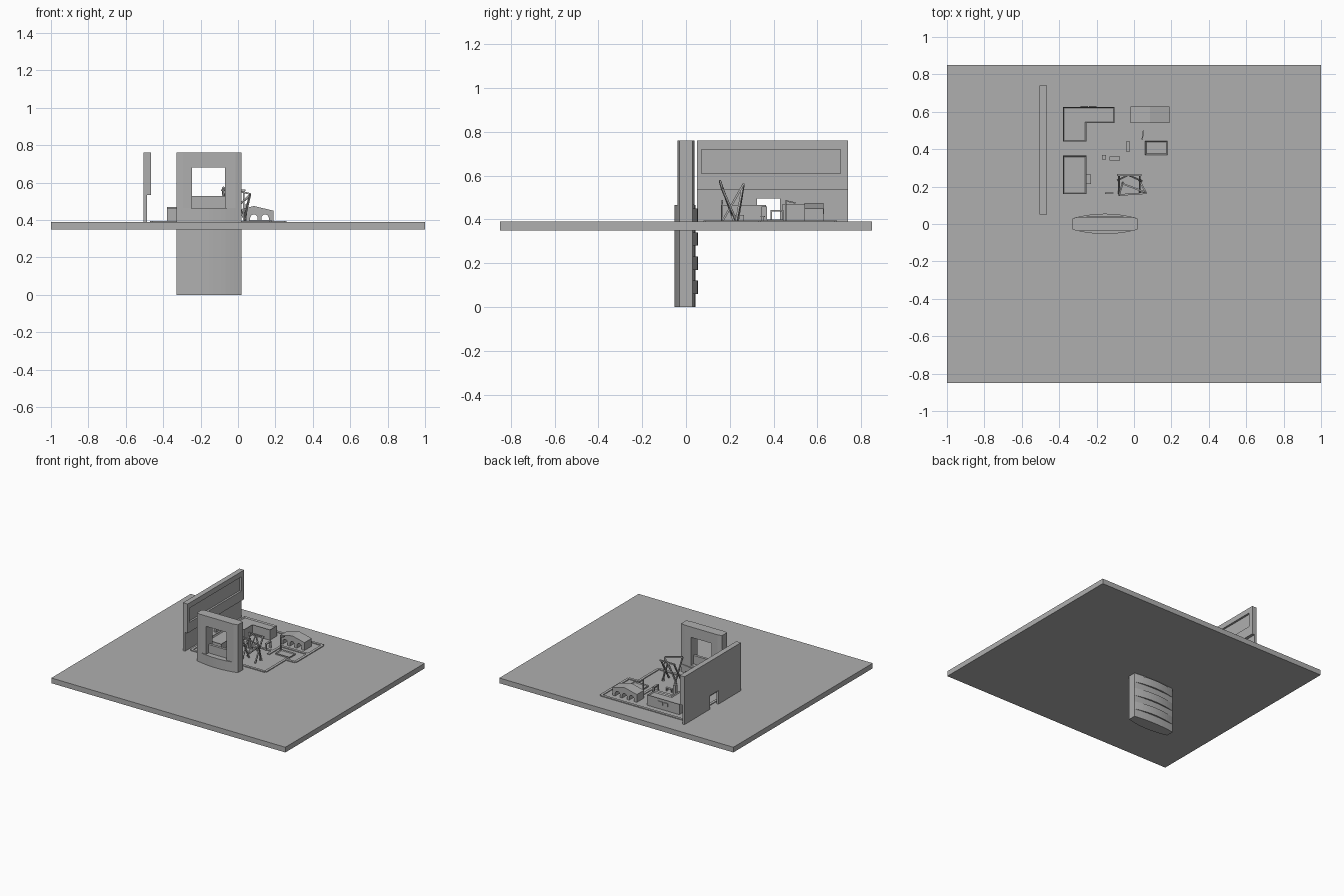
import bpy, bmesh, math
from mathutils import Vector

cube = bpy.data.objects.get("Cube")
if cube:
    bpy.data.objects.remove(cube, do_unlink=True)

GREY = (0.43, 0.43, 0.43, 1)
stone = bpy.data.materials.new("plain grey")
stone.use_nodes = True
stone.diffuse_color = GREY
stone.node_tree.nodes["Principled BSDF"].inputs["Base Color"].default_value = GREY
GROUND = 0.39


def finish(name, bm):
    bmesh.ops.recalc_face_normals(bm, faces=bm.faces)
    mesh = bpy.data.meshes.new(name)
    bm.to_mesh(mesh)
    bm.free()
    mesh.materials.append(stone)
    obj = bpy.data.objects.new(name, mesh)
    bpy.context.collection.objects.link(obj)
    return obj


def extrude(name, points, offset, rim=0, sink=0):
    """Extrude a flat outline; an optional rim leaves a sunken top."""
    bm = bmesh.new()
    face = bm.faces.new([bm.verts.new(p) for p in points])
    new = bmesh.ops.extrude_face_region(bm, geom=[face])["geom"]
    verts = [v for v in new if isinstance(v, bmesh.types.BMVert)]
    bmesh.ops.translate(bm, verts=verts, vec=offset)
    bmesh.ops.recalc_face_normals(bm, faces=bm.faces)
    if rim:
        top = [f for f in bm.faces if f.normal.z > 0.9]
        bmesh.ops.inset_region(bm, faces=top, thickness=rim)
        bmesh.ops.translate(bm, verts=list({v for f in top for v in f.verts}), vec=(0, 0, -sink))
    return finish(name, bm)


def box(name, x0, x1, y0, y1, z0, z1, rim=0, sink=0):
    pts = [(x0, y0, z0), (x1, y0, z0), (x1, y1, z0), (x0, y1, z0)]
    return extrude(name, pts, (0, 0, z1 - z0), rim, sink)


def bar(name, a, b, w, h=None):
    """Square bar between two points."""
    a, b = Vector(a), Vector(b)
    d = (b - a).normalized()
    up = Vector((0, 0, 1)) if abs(d.z) < 0.95 else Vector((0, 1, 0))
    s = d.cross(up).normalized()
    u = s.cross(d) * (h or w) / 2
    s = s * w / 2
    return extrude(name, [a + s + u, a + s - u, a - s - u, a - s + u], b - a)


# Ground slab
box("ground_slab", -1, 1, -0.85, 0.85, 0.35, GROUND)

# Tower with bowed faces and a square opening
MID, HALF = -0.155, 0.175


def bow(x, depth, limit):
    return min(limit, 0.03 + (depth - 0.03) * (1 - ((x - MID) / HALF) ** 2))


def tower_part(name, x0, x1, z0, z1, limit=1, back=0.053):
    xs = [x0 + (x1 - x0) * i / 16 for i in range(17)]
    pts = [(x, -bow(x, 0.053, limit), z0) for x in xs]
    pts += [(x, bow(x, back, limit), z0) for x in reversed(xs)]
    return extrude(name, pts, (0, 0, z1 - z0))


LEFT, RIGHT, OL, OR = MID - HALF, MID + HALF, -0.245, -0.07
tower_part("tower_base", LEFT, RIGHT, 0, 0.465, back=0.043)
for i in range(4):
    tower_part("tower_back_band", LEFT, RIGHT, 0.06 + i * 0.11, 0.12 + i * 0.11, back=0.055)
tower_part("tower_jamb", LEFT, OL, 0.465, 0.76, 0.038)
tower_part("tower_jamb", OR, RIGHT, 0.465, 0.76, 0.038)
tower_part("tower_lintel", OL, OR, 0.68, 0.76, 0.038)
box("opening_parapet", OL, OR, -0.01, 0.01, 0.465, 0.53)

# Side wall: thin foot with a doorway, thick head with a recessed panel
WX = -0.505
box("wall_foot_front", WX, -0.487, 0.05, 0.325, GROUND, 0.535)
box("wall_foot_back", WX, -0.487, 0.43, 0.74, GROUND, 0.535)
box("wall_door_lintel", WX, -0.487, 0.325, 0.43, 0.495, 0.535)
box("wall_panel", WX, -0.48, 0.05, 0.74, 0.535, 0.76)
for y0, y1, z0, z1 in [(0.05, 0.74, 0.535, 0.61), (0.05, 0.74, 0.72, 0.76),
                       (0.05, 0.07, 0.61, 0.72), (0.705, 0.74, 0.61, 0.72)]:
    box("wall_frame", -0.48, -0.465, y0, y1, z0, z1)

# L-shaped building and square building with roof rims
L = [(-0.38, 0.44), (-0.255, 0.44), (-0.255, 0.54), (-0.105, 0.54), (-0.105, 0.625), (-0.38, 0.625)]
extrude("corner_building", [(x, y, GROUND) for x, y in L], (0, 0, 0.08), 0.008, 0.01)
box("square_building", -0.38, -0.255, 0.16, 0.365, GROUND, 0.465, 0.008, 0.01)
box("entrance_step", -0.255, -0.23, 0.215, 0.265, GROUND, 0.42)
for x in (-0.265, -0.22):
    box("rear_window", x - 0.02, x + 0.02, 0.625, 0.63, 0.425, 0.45)

# Gabled pavilion with three arches running through it
arches = [(-0.02, GROUND)]
for cx in (0.025, 0.085, 0.145):
    arches.append((cx - 0.02, GROUND))
    arches += [(cx - 0.02 * math.cos(math.pi * i / 8), 0.41 + 0.02 * math.sin(math.pi * i / 8))
               for i in range(9)]
    arches.append((cx + 0.02, GROUND))
arches += [(0.19, GROUND), (0.19, 0.45), (0.085, 0.475), (-0.02, 0.45)]
extrude("arched_pavilion", [(x, 0.54, z) for x, z in arches], (0, 0.088, 0))

# Low kerbs around and across the court
court = [(-0.46, 0.09), (0.17, 0.09), (0.17, 0.34), (0.25, 0.34), (0.25, 0.68), (-0.46, 0.68)]
paths = list(zip(court, court[1:] + court[:1]))
paths += [((-0.21, 0.09), (-0.21, 0.42)), ((-0.46, 0.4), (0.02, 0.4)), ((0.02, 0.34), (0.02, 0.5)),
          ((0.02, 0.5), (0.25, 0.5))]
for (ax, ay), (bx, by) in paths:
    bar("court_kerb", (ax, ay, GROUND + 0.002), (bx, by, GROUND + 0.002), 0.02, 0.008)

# Low pool with a raised rim
box("pool", 0.06, 0.18, 0.37, 0.445, GROUND, 0.4, 0.008, 0.006)

# Climbing frames made from leaning bars
frames = {
    "rear_climbing_frame": [((-0.09, 0.262, 0.56), (0.04, 0.262, 0.56)),
                            ((-0.085, 0.235, GROUND), (-0.03, 0.262, 0.56)),
                            ((0.04, 0.23, GROUND), (-0.03, 0.262, 0.56)),
                            ((-0.08, 0.165, GROUND), (-0.08, 0.262, 0.56)),
                            ((0.03, 0.165, GROUND), (0.03, 0.262, 0.56))],
    "front_climbing_frame": [((-0.08, 0.155, 0.575), (0.065, 0.165, 0.54)),
                             ((-0.06, 0.22, GROUND), (-0.08, 0.155, 0.575)),
                             ((0.03, 0.23, GROUND), (0.065, 0.165, 0.54)),
                             ((-0.06, 0.215, 0.42), (0.06, 0.17, 0.53))],
}
for name, bars in frames.items():
    for a, b in bars:
        bar(name, a, b, 0.009)

# Street furniture
box("kiosk", -0.17, -0.15, 0.345, 0.37, GROUND, 0.46)
box("bench_seat", -0.13, -0.075, 0.34, 0.36, 0.41, 0.416)
for x in (-0.128, -0.085):
    box("bench_leg", x, x + 0.008, 0.343, 0.357, GROUND, 0.41)
box("gate_top", -0.04, -0.025, 0.385, 0.445, 0.435, 0.442)
for y in (0.385, 0.438):
    box("gate_post", -0.04, -0.025, y, y + 0.007, GROUND, 0.435)
for x, y, dx, dy in [(0.045, 0.455, 0.005, 0.045), (-0.15, 0.165, 0.04, 0)]:
    bar("lamp_post", (x, y, GROUND), (x, y, 0.485), 0.008)
    bar("lamp_arm", (x, y, 0.485), (x + dx, y + dy, 0.475), 0.006)
